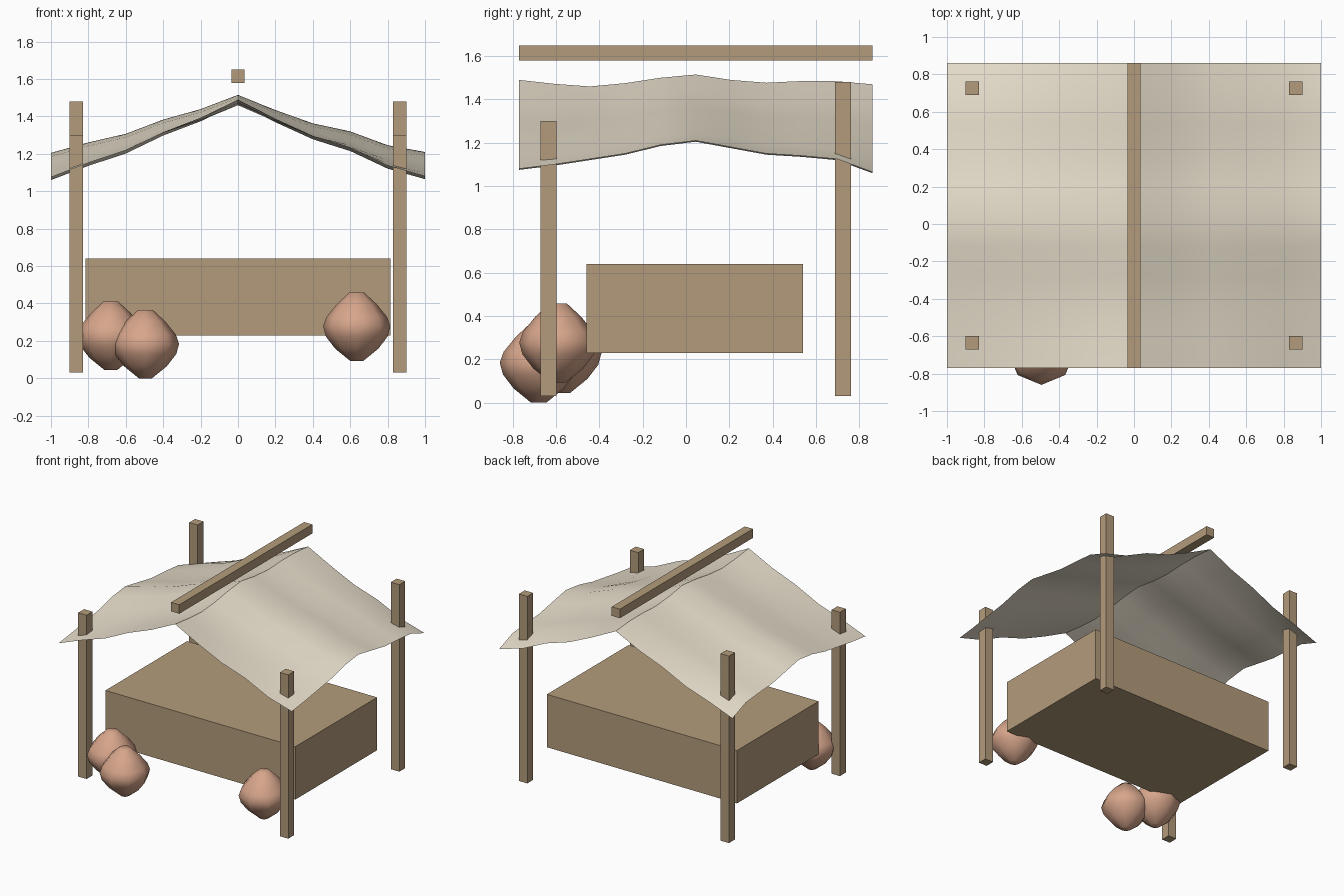
import bpy, bmesh, math

if "Cube" in bpy.data.objects:
    bpy.data.objects.remove(bpy.data.objects["Cube"])

def material(name, rgb):
    m = bpy.data.materials.new(name)
    m.diffuse_color = (*rgb, 1)
    m.use_nodes = True
    m.node_tree.nodes["Principled BSDF"].inputs["Base Color"].default_value = m.diffuse_color
    return m

WOOD = material("wood", (0.45, 0.33, 0.20))
CLOTH = material("cloth", (0.80, 0.73, 0.60))
CLAY = material("clay", (0.68, 0.38, 0.26))

def finish(name, bm, mat, smooth=None):
    me = bpy.data.meshes.new(name)
    bm.to_mesh(me)
    bm.free()
    me.materials.append(mat)
    ob = bpy.data.objects.new(name, me)
    bpy.context.collection.objects.link(ob)
    if smooth:
        bpy.ops.object.select_all(action='DESELECT')
        ob.select_set(True)
        bpy.context.view_layer.objects.active = ob
        bpy.ops.object.shade_smooth_by_angle(angle=math.radians(smooth))
    return ob

def box(name, lo, hi):
    bm = bmesh.new()
    bmesh.ops.create_cube(bm, size=1)
    for v in bm.verts:
        v.co = [(a + b) / 2 + c * (b - a) for a, b, c in zip(lo, hi, v.co)]
    return finish(name, bm, WOOD)

# Counter and ridge beam
box("counter", (-0.815, -0.46, 0.23), (0.815, 0.54, 0.64))
box("ridge_beam", (-0.035, -0.77, 1.58), (0.035, 0.86, 1.65))

# Four posts, taller at the back
for side, x in (("left", -0.865), ("right", 0.865)):
    for end, y, top in (("front", -0.635, 1.30), ("back", 0.725, 1.48)):
        box(f"{end}_{side}_post", (x - 0.036, y - 0.036, 0.03), (x + 0.036, y + 0.036, top))

# Sagging cloth canopy: ridge and eave heights along y, small sag across x
RIDGE = [1.49, 1.472, 1.46, 1.475, 1.50, 1.515, 1.49, 1.477, 1.485, 1.484, 1.47]
EAVE = [1.08, 1.10, 1.125, 1.15, 1.19, 1.21, 1.18, 1.15, 1.14, 1.125, 1.065]
SAG = [-0.005, -0.01, -0.025, -0.01, -0.015, 0, -0.02, -0.03, -0.012, -0.025, 0]
bm = bmesh.new()
grid = []
for j in range(11):
    row = []
    for i in range(11):
        x = -1 + 0.2 * i
        t = abs(x)
        z = RIDGE[j] * (1 - t) + EAVE[j] * t + SAG[i]
        row.append(bm.verts.new((x, -0.77 + 0.163 * j, z)))
    grid.append(row)
for j in range(10):
    for i in range(10):
        bm.faces.new((grid[j][i], grid[j][i + 1], grid[j + 1][i + 1], grid[j + 1][i]))
finish("canopy", bm, CLOTH, 30)

# Clay pots: eight-sided lathe
PROFILE = [(0.035, 0), (0.115, 0.065), (0.165, 0.13), (0.18, 0.185),
           (0.162, 0.235), (0.105, 0.305), (0.04, 0.365)]

def pot(name, x, y, z):
    bm = bmesh.new()
    n = 8
    rings = [[bm.verts.new((x + r * math.cos(2 * math.pi * k / n),
                            y + r * math.sin(2 * math.pi * k / n), z + h))
              for k in range(n)] for r, h in PROFILE]
    for a, b in zip(rings, rings[1:]):
        for k in range(n):
            m = (k + 1) % n
            bm.faces.new((a[k], a[m], b[m], b[k]))
    bm.faces.new(rings[0][::-1])
    bm.faces.new(rings[-1])
    finish(name, bm, CLAY, 50)

pot("left_pot", -0.68, -0.57, 0.045)
pot("front_pot", -0.495, -0.68, 0)
pot("right_pot", 0.635, -0.59, 0.093)
